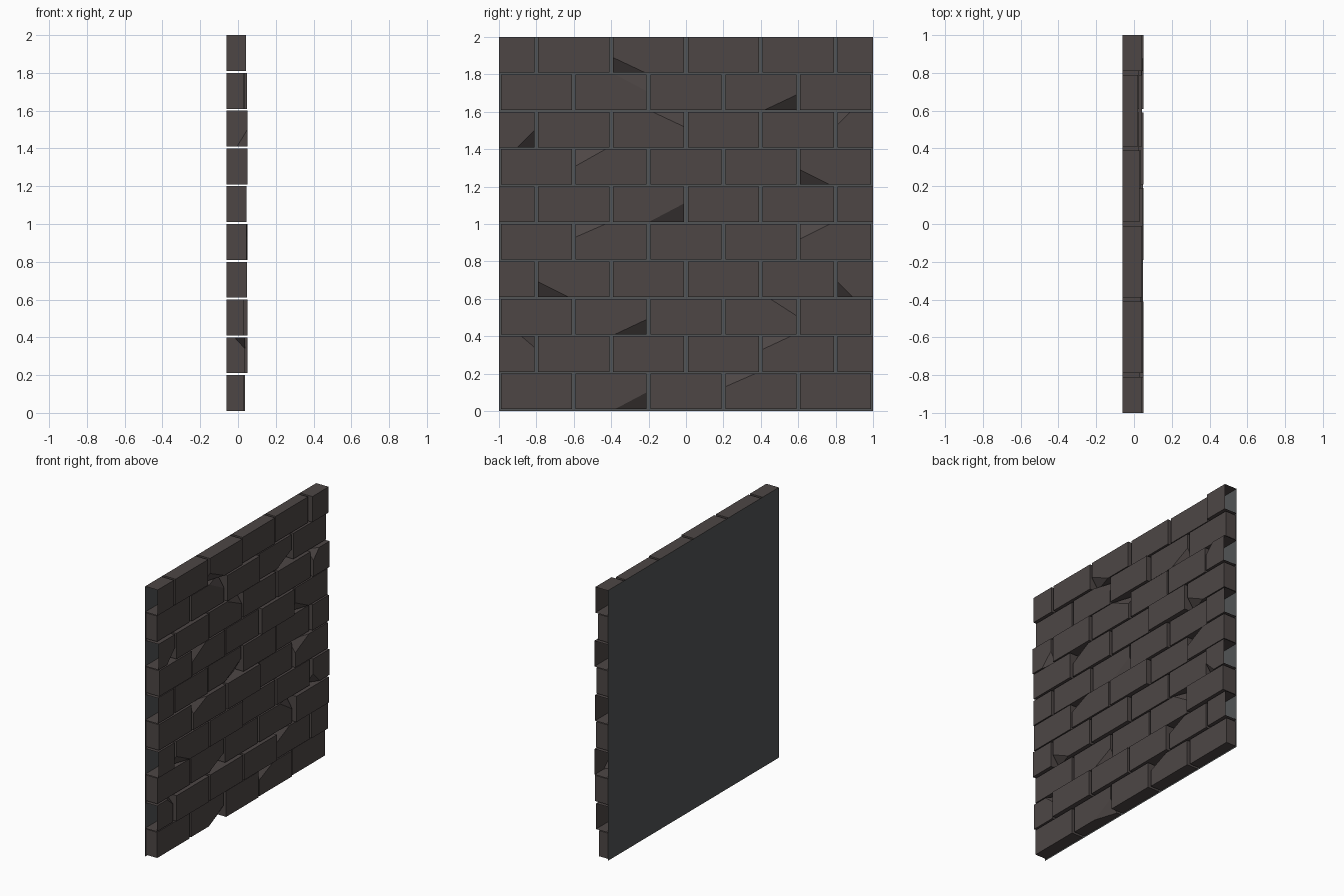
import bpy, bmesh, random
from mathutils import Vector

if "Cube" in bpy.data.objects:
    bpy.data.objects.remove(bpy.data.objects["Cube"])

random.seed(4)
BACK, GAP = -0.06, 0.01


def material(name, rgb):
    m = bpy.data.materials.new(name)
    m.diffuse_color = (*rgb, 1)
    m.use_nodes = True
    m.node_tree.nodes["Principled BSDF"].inputs["Base Color"].default_value = m.diffuse_color
    return m


def make_object(name, bm, mat):
    me = bpy.data.meshes.new(name)
    bm.to_mesh(me)
    bm.free()
    me.materials.append(mat)
    ob = bpy.data.objects.new(name, me)
    bpy.context.collection.objects.link(ob)
    return ob


brick_mat = material("brick", (0.075, 0.062, 0.06))
mortar_mat = material("mortar", (0.085, 0.09, 0.092))

# (row, column) -> (side, vertical side, width, height) of the broken corner
chips = {
    (9, 2): (-1, -1, .17, .08), (8, 3): (1, -1, .17, .08),
    (8, 1): (1, 1, .17, .09), (7, 2): (1, 1, .17, .08),
    (7, 0): (1, -1, .09, .09), (7, 5): (-1, 1, .07, .07),
    (6, 4): (-1, -1, .16, .08), (6, 1): (-1, 1, .16, .09),
    (5, 2): (1, -1, .19, .10), (4, 1): (-1, 1, .16, .07),
    (4, 4): (-1, 1, .16, .08), (3, 1): (-1, -1, .16, .08),
    (3, 5): (-1, -1, .08, .08), (2, 1): (1, -1, .17, .08),
    (2, 3): (1, 1, .14, .09), (1, 0): (1, 1, .07, .06),
    (1, 4): (-1, 1, .15, .07), (0, 1): (1, -1, .17, .09),
    (0, 3): (-1, 1, .16, .07),
}


def brick(y0, y1, z0, z1, front, chip):
    """Box with an optional sliced corner; hollow at the back and wall ends."""
    bm = bmesh.new()
    bmesh.ops.create_cube(bm, size=1)
    for v in bm.verts:
        v.co = (front if v.co.x > 0 else BACK,
                y1 if v.co.y > 0 else y0, z1 if v.co.z > 0 else z0)
    if chip:
        sy, sz, w, h = chip
        corner = Vector((front, y1 if sy > 0 else y0, z1 if sz > 0 else z0))
        normal = Vector((1 / 0.055, sy / w, sz / h)).normalized()
        cut = bmesh.ops.bisect_plane(
            bm, geom=bm.verts[:] + bm.edges[:] + bm.faces[:],
            plane_co=corner - Vector((0.055, 0, 0)), plane_no=normal,
            clear_outer=True)["geom_cut"]
        bmesh.ops.holes_fill(
            bm, edges=[e for e in cut if isinstance(e, bmesh.types.BMEdge)])
        bmesh.ops.recalc_face_normals(bm, faces=bm.faces[:])
    hidden = [f for f in bm.faces
              if all(abs(v.co.x - BACK) < 1e-5 for v in f.verts)
              or all(abs(abs(v.co.y) - 1) < 1e-5 for v in f.verts)]
    bmesh.ops.delete(bm, geom=hidden, context='FACES')
    return bm


# Brick courses: odd rows have half bricks running off both ends
top_depths = [.042, .042, .043, .03, .02, .042]
for row in range(10):
    half = row % 2
    count = 6 if half else 5
    depths = [random.uniform(.025, .053) for _ in range(count)]
    if half:
        depths[-1] = depths[0]
    if row == 9:
        depths = top_depths
    elif row == 0:
        depths[-1] = .02
    for col in range(count):
        start = -1 + 0.4 * col - (0.2 if half else 0)
        y0, y1 = max(-1, start + GAP), min(1, start + 0.4 - GAP)
        bm = brick(y0, y1, 0.2 * row + GAP, 0.2 * row + 0.2,
                   depths[col], chips.get((row, col)))
        make_object(f"brick_{row}_{col}", bm, brick_mat)

# Mortar sheet behind the bricks
bm = bmesh.new()
bm.faces.new([bm.verts.new((BACK, y, z))
              for y, z in ((-1, 0), (1, 0), (1, 2), (-1, 2))])
make_object("mortar_backing", bm, mortar_mat)
